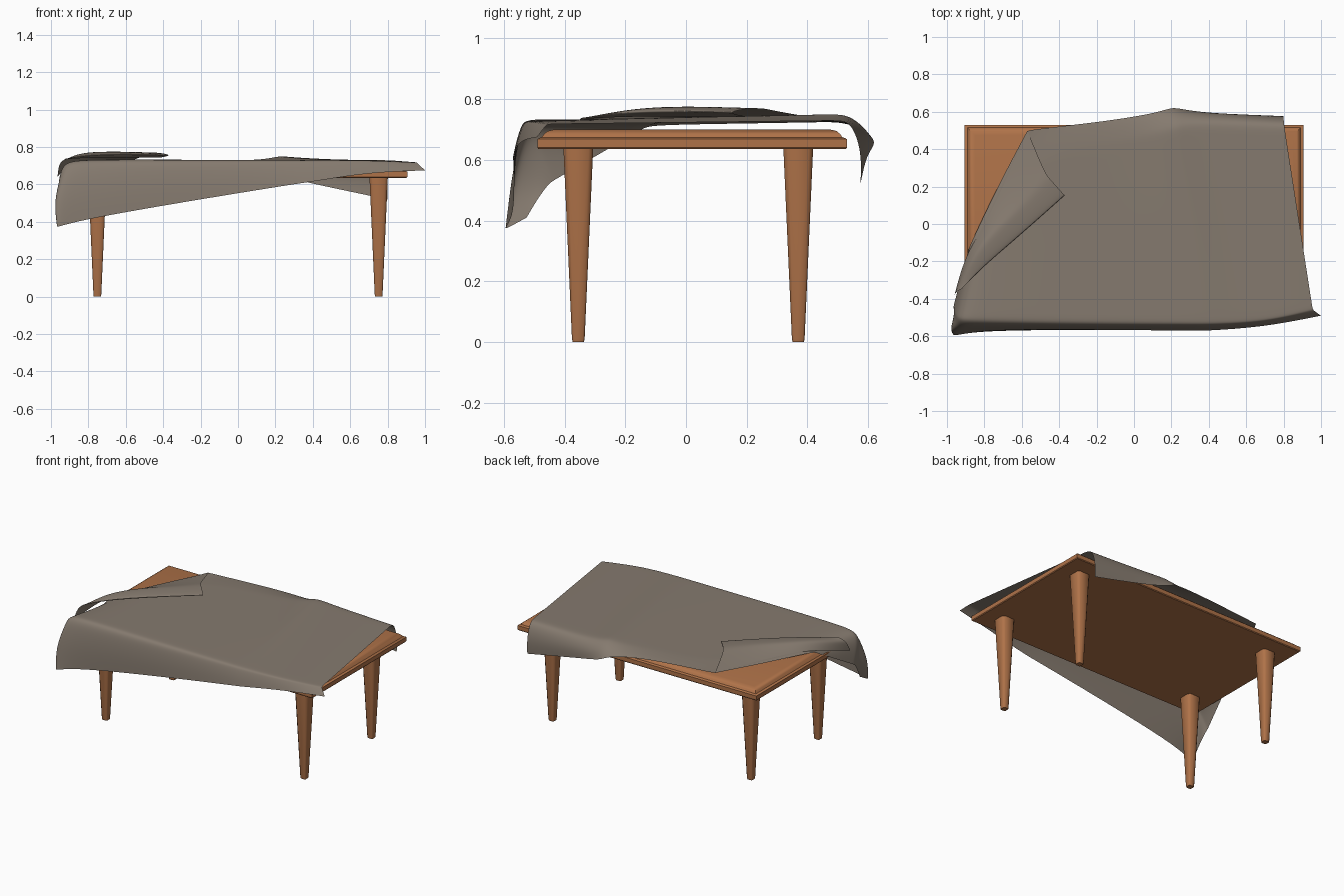
import bpy, bmesh, math
from mathutils import Vector

if "Cube" in bpy.data.objects:
    bpy.data.objects.remove(bpy.data.objects["Cube"])


def material(name, rgb):
    m = bpy.data.materials.new(name)
    m.diffuse_color = (*rgb, 1)
    m.use_nodes = True
    m.node_tree.nodes["Principled BSDF"].inputs["Base Color"].default_value = m.diffuse_color
    return m


WOOD = material("warm wood", (0.43, 0.17, 0.066))
CLOTH = material("taupe cloth", (0.235, 0.195, 0.158))


def add_object(name, bm, mat, angle=None):
    me = bpy.data.meshes.new(name)
    bm.to_mesh(me)
    bm.free()
    me.materials.append(mat)
    ob = bpy.data.objects.new(name, me)
    bpy.context.collection.objects.link(ob)
    if angle is None:
        me.polygons.foreach_set("use_smooth", [True] * len(me.polygons))
    else:
        bpy.context.view_layer.objects.active = ob
        ob.select_set(True)
        bpy.ops.object.shade_smooth_by_angle(angle=math.radians(angle))
        ob.select_set(False)
    return ob


def loft(name, rings, mat, angle):
    """Closed solid through stacked rings of points."""
    bm = bmesh.new()
    vs = [[bm.verts.new(p) for p in r] for r in rings]
    n = len(vs[0])
    for a, b in zip(vs, vs[1:]):
        for k in range(n):
            bm.faces.new((a[k], a[(k + 1) % n], b[(k + 1) % n], b[k]))
    bm.faces.new(vs[0][::-1])
    bm.faces.new(vs[-1])
    return add_object(name, bm, mat, angle)


def sheet(name, cols, mat, levels):
    """Smooth cloth through columns of control points."""
    bm = bmesh.new()
    g = [[bm.verts.new(p) for p in c] for c in cols]
    for a, b in zip(g, g[1:]):
        for j in range(len(a) - 1):
            bm.faces.new((a[j], b[j], b[j + 1], a[j + 1]))
    ob = add_object(name, bm, mat)
    s = ob.modifiers.new("smooth", 'SUBSURF')
    s.levels = s.render_levels = levels
    s.boundary_smooth = 'PRESERVE_CORNERS'
    return ob


def rect(cx, cy, hx, hy, z, c=0.0):
    """Rectangle ring with chamfered corners."""
    if c == 0:
        return [(cx + sx * hx, cy + sy * hy, z) for sx, sy in ((-1, -1), (1, -1), (1, 1), (-1, 1))]
    pts = [(-hx + c, -hy), (hx - c, -hy), (hx, -hy + c), (hx, hy - c),
           (hx - c, hy), (-hx + c, hy), (-hx, hy - c), (-hx, -hy + c)]
    return [(cx + x, cy + y, z) for x, y in pts]


# table top with a moulded lip
loft("table_top", [rect(0, 0.02, 0.905 - i, 0.51 - i, z) for i, z in
                   ((0.004, 0.635), (0, 0.640), (0, 0.668), (0.006, 0.672), (0.014, 0.674),
                    (0.022, 0.685), (0.034, 0.695), (0.055, 0.70))], WOOD, 35)

# tapered legs
for y, row in ((-0.355, "front"), (0.37, "back")):
    for s, side in ((-1, "left"), (1, "right")):
        loft(f"{row}_{side}_leg",
             [rect(s * 0.752, y, h, h, z, h * 0.3) for h, z in
              ((0.019, 0), (0.021, 0.012), (0.049, 0.637))], WOOD, 50)

# cloth columns, left to right: front hem, front table edge, back table edge, back hem
COLUMNS = [
    ((-0.95, -0.525, 0.41), (-0.965, -0.44, 0.53), (-0.88, -0.12, 0.715), (-0.572, 0.495, 0.725)),
    ((-0.985, -0.615, 0.36), (-0.955, -0.515, 0.715), (-0.83, -0.06, 0.735), (-0.565, 0.50, 0.725)),
    ((-0.90, -0.57, 0.40), (-0.86, -0.52, 0.735), (-0.51, 0.40, 0.73), (-0.50, 0.51, 0.722)),
    ((-0.30, -0.565, 0.505), (-0.30, -0.53, 0.732), (-0.10, 0.44, 0.728), (-0.10, 0.555, 0.718)),
    ((0.35, -0.57, 0.61), (0.33, -0.53, 0.73), (0.14, 0.50, 0.73), (0.15, 0.60, 0.69)),
    ((0.40, -0.57, 0.615), (0.40, -0.53, 0.73), (0.22, 0.53, 0.76), (0.21, 0.63, 0.655)),
    ((0.70, -0.55, 0.665), (0.70, -0.52, 0.73), (0.30, 0.56, 0.735), (0.32, 0.595, 0.62)),
    ((1.00, -0.49, 0.675), (0.955, -0.455, 0.718), (0.80, 0.545, 0.73), (0.80, 0.575, 0.52)),
]
cols = []
for hem, edge, back, tail in COLUMNS:
    h, e, b, t = map(Vector, (hem, edge, back, tail))
    drop = e.z - h.z
    bulge = Vector((0, -0.06 * drop, 0))
    cols.append([h, h.lerp(e, 0.45) + bulge, h.lerp(e, 0.88) + bulge, e] +
                [e.lerp(b, k) for k in (0.05, 0.35, 0.65, 0.94)] +
                [b, b.lerp(t, 0.5) + Vector((0, 0.02, 0)), t])
# left corner gathers into an outward fold
cols[1][1].x = -1.01
sheet("draped_cloth", cols, CLOTH, 3)

# corner of the cloth turned back and rolled: crease, ridge, roll front, tucked edge
sheet("folded_flap", [
    ((-0.57, 0.50, 0.727), (-0.48, 0.28, 0.762), (-0.455, 0.245, 0.775), (-0.34, 0.12, 0.757), (-0.42, 0.20, 0.743)),
    ((-0.69, 0.22, 0.730), (-0.60, 0.12, 0.770), (-0.58, 0.10, 0.778), (-0.48, 0.005, 0.762), (-0.55, 0.07, 0.743)),
    ((-0.81, -0.03, 0.732), (-0.77, -0.04, 0.772), (-0.74, -0.05, 0.780), (-0.66, -0.14, 0.765), (-0.70, -0.09, 0.743)),
    ((-0.905, -0.17, 0.715), (-0.89, -0.19, 0.755), (-0.87, -0.20, 0.770), (-0.81, -0.255, 0.757), (-0.83, -0.22, 0.742)),
    ((-0.965, -0.40, 0.64), (-0.960, -0.38, 0.69), (-0.950, -0.36, 0.72), (-0.915, -0.345, 0.742), (-0.92, -0.34, 0.735)),
], CLOTH, 3)
